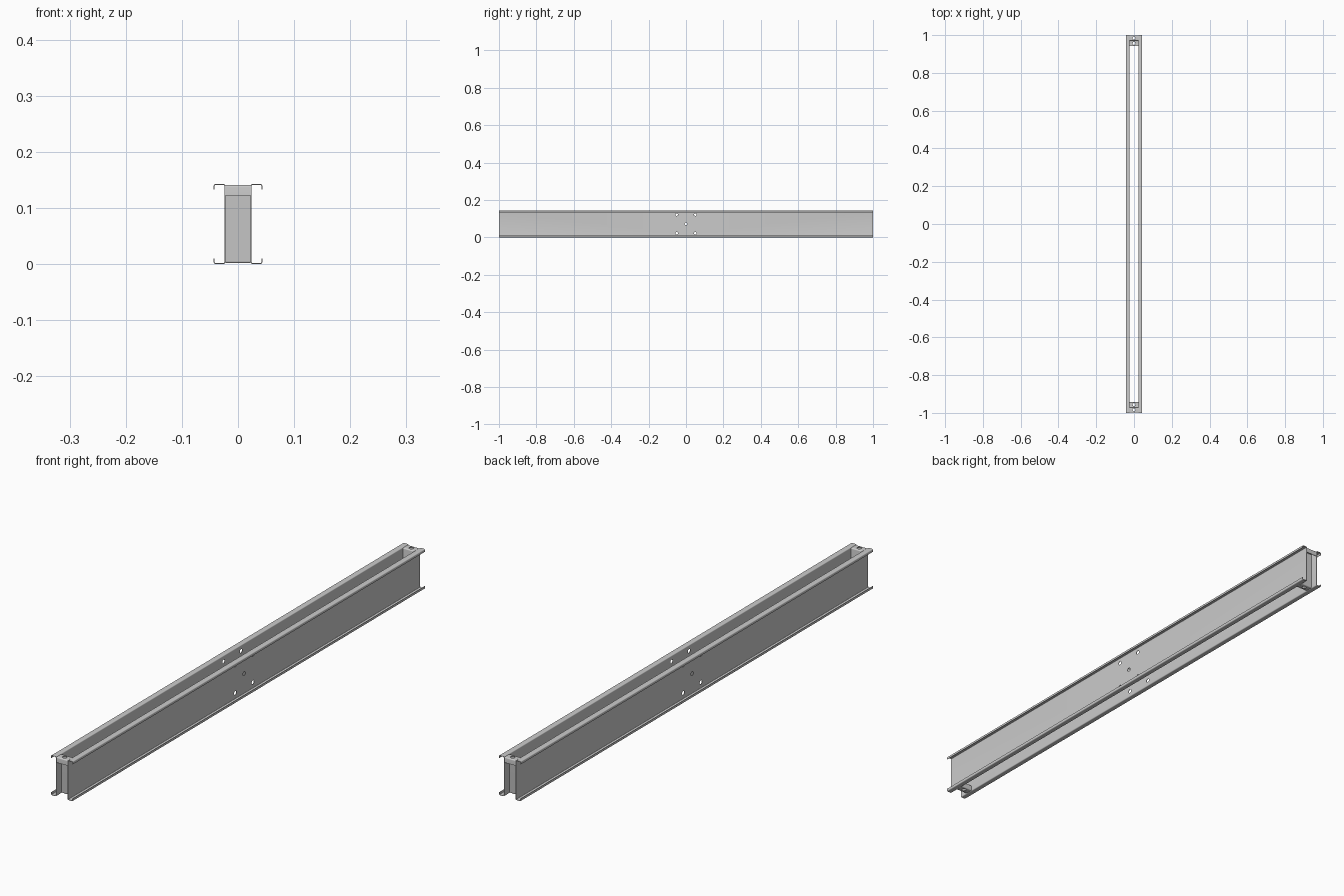
import bpy, bmesh, math
from mathutils import Vector

if "Cube" in bpy.data.objects:
    bpy.data.objects.remove(bpy.data.objects["Cube"])

T = 0.0016      # sheet thickness
H = 0.143       # section height


def rounded(path, r, seg=5):
    """Replace each inner corner of a right-angled path by an arc."""
    pts = [Vector(p) for p in path]
    out = [pts[0]]
    for a, b, c in zip(pts, pts[1:], pts[2:]):
        u, v = (a - b).normalized(), (c - b).normalized()
        centre = b + (u + v) * r
        for i in range(seg + 1):
            t = math.pi / 2 * i / seg
            out.append(centre - v * r * math.cos(t) - u * r * math.sin(t))
    return out + [pts[-1]]


def outline(path, r):
    """Closed sheet-metal outline: the path offset to both sides."""
    pts = rounded(path, r)
    left, right = [], []
    for i, p in enumerate(pts):
        d0 = (p - pts[max(i - 1, 0)]).normalized()
        d1 = (pts[min(i + 1, len(pts) - 1)] - p).normalized()
        d = (d0 + d1).normalized()
        n = Vector((-d.y, d.x)) * T / 2
        left.append(p + n)
        right.append(p - n)
    return left + right[::-1]


def folded(name, path, r, place, half):
    """Extrude a folded profile from -half to +half."""
    bm = bmesh.new()
    prof = outline(path, r)
    a = [bm.verts.new(place(p, -half)) for p in prof]
    b = [bm.verts.new(place(p, half)) for p in prof]
    n = len(prof)
    for i in range(n):
        j = (i + 1) % n
        bm.faces.new((a[i], a[j], b[j], b[i]))
    bm.faces.new(a[::-1])
    bm.faces.new(b)
    bmesh.ops.recalc_face_normals(bm, faces=bm.faces)
    me = bpy.data.meshes.new(name)
    bm.to_mesh(me)
    bm.free()
    ob = bpy.data.objects.new(name, me)
    bpy.context.collection.objects.link(ob)
    return ob


def drill(ob, holes, r, depth, rot):
    """Cut round holes, then remove the drills."""
    for pos in holes:
        bpy.ops.mesh.primitive_cylinder_add(vertices=24, radius=r, depth=depth,
                                            location=pos, rotation=rot)
        cut = bpy.context.object
        cut.hide_render = True
        mod = ob.modifiers.new("hole", 'BOOLEAN')
        mod.operation, mod.solver, mod.object = 'DIFFERENCE', 'EXACT', cut
        bpy.context.view_layer.objects.active = ob
        bpy.ops.object.modifier_apply(modifier=mod.name)
        bpy.data.objects.remove(cut)
    bpy.ops.object.select_all(action='DESELECT')
    ob.select_set(True)
    bpy.context.view_layer.objects.active = ob
    bpy.ops.object.shade_smooth_by_angle(angle=math.radians(30))


lo, hi = T / 2, H - T / 2

# Two lipped channels, back to back, with five bolt holes in each web
for side, s in (("left", -1), ("right", 1)):
    path = [(0.0425, lo + 0.009), (0.0425, lo), (0.0235, lo),
            (0.0235, hi), (0.0425, hi), (0.0425, hi - 0.009)]
    ch = folded(side + "_channel", path, 0.0026,
                lambda p, t: (s * p.x, t, p.y), 1.0)
    holes = [(s * 0.0235, y, z) for y in (-0.05, 0.05) for z in (0.022, 0.122)]
    holes.append((s * 0.0235, 0, 0.072))
    drill(ch, holes, 0.007, 0.01, (0, math.pi / 2, 0))

# Z-shaped end brackets: top flange points out, bottom flange points in
blo, bhi = 0.0025, 0.1405
for end, s in (("front", -1), ("back", 1)):
    path = [(0.998, 0.122), (0.998, bhi), (0.970, bhi),
            (0.970, blo), (0.942, blo), (0.942, 0.021)]
    br = folded(end + "_end_bracket", path, 0.003,
                lambda p, t: (t, s * p.x, p.y), 0.0226)
    drill(br, [(0, s * 0.984, bhi), (0, s * 0.956, blo)], 0.0075, 0.01, (0, 0, 0))
